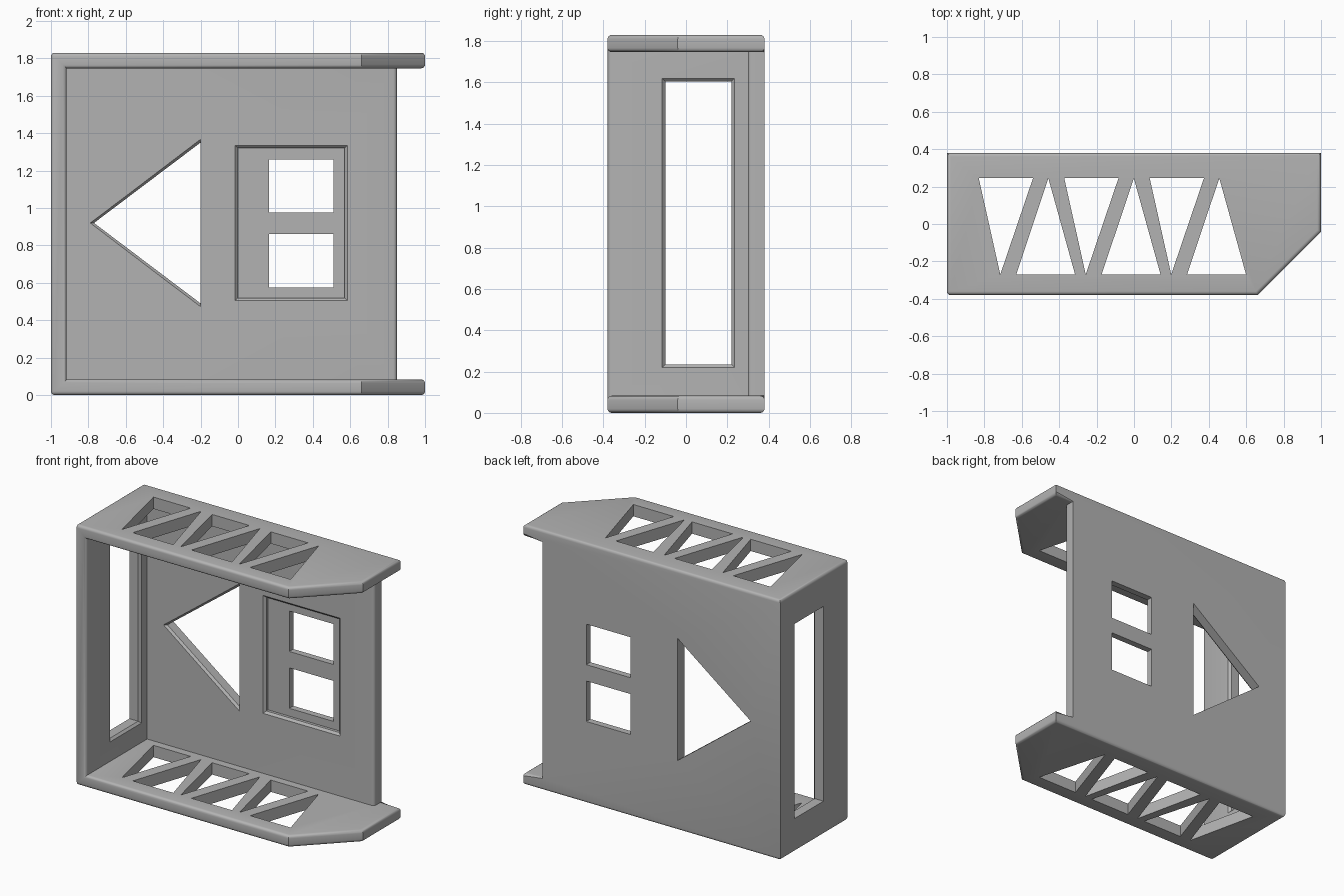
import bpy, bmesh, math

cube = bpy.data.objects.get("Cube")
if cube:
    bpy.data.objects.remove(cube, do_unlink=True)

grey = bpy.data.materials.new("matte grey")
grey.use_nodes = True
grey.diffuse_color = (0.45, 0.45, 0.45, 1)
grey.node_tree.nodes["Principled BSDF"].inputs["Base Color"].default_value = (0.45, 0.45, 0.45, 1)

PLACE = {"x": lambda u, v, d: (d, u, v),
         "y": lambda u, v, d: (u, d, v),
         "z": lambda u, v, d: (u, v, d)}


def prism(name, axis, start, start_pts, end, end_pts=None):
    """Solid between two matching outlines along an axis."""
    bm = bmesh.new()
    a = [bm.verts.new(PLACE[axis](u, v, start)) for u, v in start_pts]
    b = [bm.verts.new(PLACE[axis](u, v, end)) for u, v in end_pts or start_pts]
    bm.faces.new(a)
    bm.faces.new(b[::-1])
    for i in range(len(a)):
        j = (i + 1) % len(a)
        bm.faces.new((a[j], a[i], b[i], b[j]))
    bmesh.ops.recalc_face_normals(bm, faces=bm.faces)
    mesh = bpy.data.meshes.new(name)
    bm.to_mesh(mesh)
    bm.free()
    mesh.materials.append(grey)
    obj = bpy.data.objects.new(name, mesh)
    bpy.context.collection.objects.link(obj)
    return obj


def rect(u0, u1, v0, v1, grow=0):
    return [(u0 - grow, v0 - grow), (u1 + grow, v0 - grow),
            (u1 + grow, v1 + grow), (u0 - grow, v1 + grow)]


def apply(obj, mod):
    bpy.context.view_layer.objects.active = obj
    bpy.ops.object.modifier_apply(modifier=mod.name)


def cut(obj, cutter):
    cutter.hide_render = True
    mod = obj.modifiers.new("cut", "BOOLEAN")
    mod.operation = "DIFFERENCE"
    mod.solver = "EXACT"
    mod.object = cutter
    apply(obj, mod)
    bpy.data.objects.remove(cutter, do_unlink=True)


H, T = 1.83, 0.083

# Outer block with the slanted front corner, hollowed into a bracket
bracket = prism("bracket_frame", "z", 0,
                [(-1, -0.38), (0.66, -0.38), (1, -0.04), (1, 0.38), (-1, 0.38)], H)
cut(bracket, prism("cavity", "z", T, rect(-0.917, 1.5, -1, 0.3), H - T))
cut(bracket, prism("end_gap", "z", T, rect(0.85, 1.5, 0.2, 1), H - T))

# Round the outward edges, leaving most upright corners crisp
bm = bmesh.new()
bm.from_mesh(bracket.data)
bmesh.ops.dissolve_limit(bm, angle_limit=0.01, verts=bm.verts, edges=bm.edges)
weight = bm.edges.layers.float.new("bevel_weight_edge")
for e in bm.edges:
    p, q = e.verts[0].co, e.verts[1].co
    mid = (p + q) / 2
    if e.calc_face_angle_signed(0) < 0.3:
        continue
    upright = abs(p.z - q.z) > 0.01
    front_post = mid.x < -0.8 and mid.y < -0.3
    panel_end = abs(mid.x - 0.85) < 0.01 and abs(mid.y - 0.3) < 0.01
    if not upright or front_post or panel_end:
        e[weight] = 1
bm.to_mesh(bracket.data)
bm.free()
bevel = bracket.modifiers.new("rounding", "BEVEL")
bevel.limit_method = "WEIGHT"
bevel.width = 0.02
bevel.segments = 4
apply(bracket, bevel)

# Truss openings through the top and bottom plates
for i in range(3):
    s = 0.457 * i
    down = [(-0.83 + s, 0.245), (-0.715 + s, -0.27), (-0.54 + s, 0.245)]
    up = [(-0.63 + s, -0.27), (-0.315 + s, -0.27), (-0.458 + s, 0.245)]
    for tri in (down, up):
        cut(bracket, prism("truss_hole", "z", -0.5, tri, H + 0.5))

# Tall window in the side wall, softened on the inside
cut(bracket, prism("side_window", "x", -1.5, rect(-0.1, 0.22, 0.235, 1.605), -0.5))
cut(bracket, prism("side_window_rim", "x", -0.932, rect(-0.1, 0.22, 0.235, 1.605),
                   -0.902, rect(-0.1, 0.22, 0.235, 1.605, 0.03)))

# Arrow opening in the back panel with chamfered slanted sides
arrow = [(-0.2, 0.49), (-0.2, 1.35), (-0.77, 0.92)]
wide = [(-0.2, 0.455), (-0.2, 1.385), (-0.81, 0.92)]
cut(bracket, prism("arrow", "y", 0.2, arrow, 0.5))
cut(bracket, prism("arrow_rim", "y", 0.285, wide, 0.315, arrow))

# Shallow recess with two square openings
cut(bracket, prism("recess", "y", 0.2, rect(0, 0.57, 0.52, 1.32), 0.335))
cut(bracket, prism("recess_rim", "y", 0.285, rect(0, 0.57, 0.52, 1.32, 0.03),
                   0.315, rect(0, 0.57, 0.52, 1.32)))
for low, high in ((0.575, 0.86), (0.975, 1.26)):
    cut(bracket, prism("square_hole", "y", 0.2, rect(0.165, 0.51, low, high), 0.5))

bpy.ops.object.select_all(action="DESELECT")
bracket.select_set(True)
bpy.context.view_layer.objects.active = bracket
bpy.ops.object.shade_smooth_by_angle(angle=math.radians(30))
